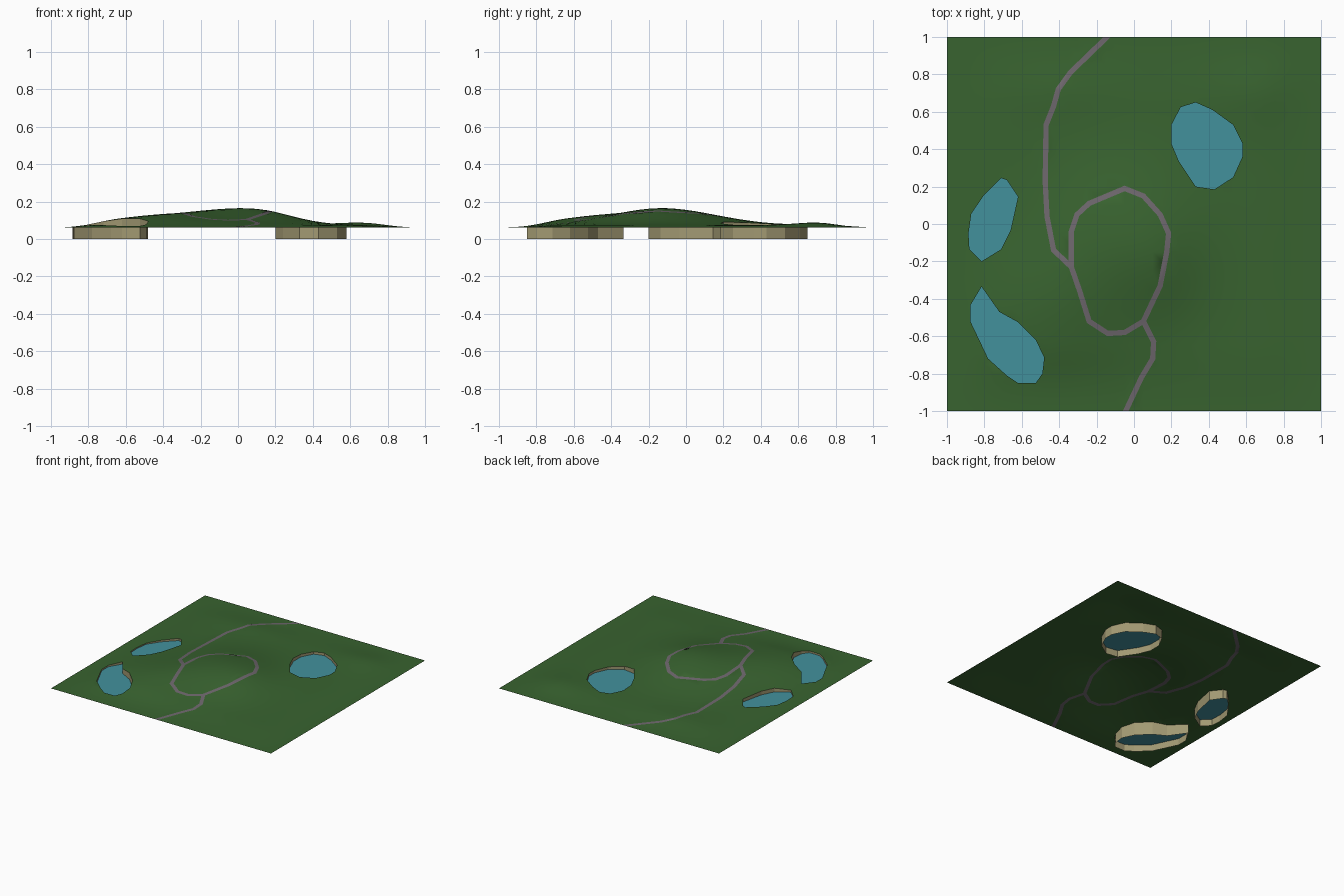
import bpy, math
from mathutils import Vector
from mathutils.geometry import delaunay_2d_cdt

if "Cube" in bpy.data.objects:
    bpy.data.objects.remove(bpy.data.objects["Cube"])


def material(name, rgb):
    m = bpy.data.materials.new(name)
    m.diffuse_color = (*rgb, 1)
    m.use_nodes = True
    m.node_tree.nodes["Principled BSDF"].inputs["Base Color"].default_value = m.diffuse_color
    return m


GRASS = material("grass green", (0.040, 0.125, 0.029))
PATH = material("path grey", (0.155, 0.135, 0.152))
WATER = material("lake blue", (0.055, 0.285, 0.335))
SAND = material("shore sand", (0.36, 0.32, 0.17))
BASE, WATER_Z, WIDTH = 0.06, 0.055, 0.028

LAKES = {
    "east_lake": [(.25, .625), (.33, .65), (.42, .61), (.53, .53), (.58, .43), (.58, .36),
                  (.53, .25), (.43, .185), (.33, .20), (.24, .335), (.20, .43), (.20, .53)],
    "west_lake": [(-.71, .245), (-.68, .235), (-.62, .145), (-.66, -.035), (-.71, -.135),
                  (-.815, -.20), (-.88, -.135), (-.885, -.05), (-.87, .055), (-.805, .15)],
    "south_lake": [(-.815, -.335), (-.72, -.47), (-.62, -.525), (-.525, -.62), (-.48, -.715),
                   (-.49, -.80), (-.525, -.85), (-.62, -.85), (-.68, -.81), (-.78, -.72),
                   (-.825, -.625), (-.875, -.52), (-.875, -.435)],
}
LOOP = [(-.335, -.23), (-.335, -.04), (-.305, .05), (-.24, .11), (-.05, .19), (.05, .15),
        (.14, .05), (.185, -.05), (.175, -.15), (.14, -.33), (.05, -.52), (-.05, -.58),
        (-.14, -.585), (-.24, -.52), (-.29, -.36)]
NORTH = [(-.09, 1.052), (-.34, .81), (-.405, .72), (-.43, .63), (-.47, .53), (-.475, .23),
         (-.465, .04), (-.43, -.14), (-.335, -.23)]
SOUTH = [(.05, -.52), (.105, -.63), (.10, -.72), (.04, -.82), (-.068, -1.05)]

# hills: x, y, height, spread x, spread y
HILLS = [(-.05, -.08, .077, .27, .28), (-.45, -.45, .045, .25, .25), (.15, -.2, .025, .15, .2),
         (.65, .75, .018, .18, .16), (-.4, .75, .012, .2, .15)]


def height(x, y):
    def fade(v):
        t = max(0, min(1, (1 - abs(v)) / 0.35))
        return t * t * (3 - 2 * t)
    h = 0.012 + sum(a * math.exp(-((x - cx) / sx) ** 2 / 2 - ((y - cy) / sy) ** 2 / 2)
                    for cx, cy, a, sx, sy in HILLS)
    return BASE + h * fade(x) * fade(y)


def inside(p, poly):
    hit = False
    for (ax, ay), (bx, by) in zip(poly, poly[1:] + poly[:1]):
        if (ay > p[1]) != (by > p[1]) and p[0] < (bx - ax) * (p[1] - ay) / (by - ay) + ax:
            hit = not hit
    return hit


def ribbon(pts, closed=False):
    """Mitred quads along a polyline."""
    pts = [Vector(p) for p in pts]
    n, sides = len(pts), []
    for i, p in enumerate(pts):
        a = pts[i - 1] if i or closed else None
        b = pts[(i + 1) % n] if i < n - 1 or closed else None
        d1 = (p - a).normalized() if a else (b - p).normalized()
        d2 = (b - p).normalized() if b else d1
        t = (d1 + d2).normalized()
        off = Vector((-t.y, t.x)) * (WIDTH / 2 / max(0.5, t.dot(d1)))
        sides.append((p + off, p - off))
    quads = []
    for i in range(n if closed else n - 1):
        (l1, r1), (l2, r2) = sides[i], sides[(i + 1) % n]
        quads.append([tuple(r1), tuple(r2), tuple(l2), tuple(l1)])
    return quads


def make(name, verts, faces, mats, smooth=False):
    used = sorted({i for f in faces for i in f})
    remap = {v: k for k, v in enumerate(used)}
    me = bpy.data.meshes.new(name)
    me.from_pydata([verts[i] for i in used], [], [[remap[i] for i in f] for f in faces])
    for m in mats:
        me.materials.append(m)
    if smooth:
        me.polygons.foreach_set("use_smooth", [True] * len(me.polygons))
    ob = bpy.data.objects.new(name, me)
    bpy.context.collection.objects.link(ob)
    return ob


# terrain: triangulated grid with the lakes and footpaths cut into it
quads = ribbon(LOOP, True) + ribbon(NORTH) + ribbon(SOUTH)
N = 40
points = [Vector((-1 + 2 * i / N, -1 + 2 * j / N)) for j in range(N + 1) for i in range(N + 1)]
edges = []
square = [(-1, -1), (1, -1), (1, 1), (-1, 1)]
for poly in [square] + list(LAKES.values()) + quads:
    s, n = len(points), len(poly)
    points += [Vector(p) for p in poly]
    edges += [(s + k, s + (k + 1) % n) for k in range(n)]
flat, _, tris = delaunay_2d_cdt(points, edges, [], 0, 1e-5)[:3]

faces, kinds = [], []
for t in tris:
    c = sum((flat[i] for i in t), Vector((0, 0))) / 3
    if max(abs(c.x), abs(c.y)) > 1 or any(inside(c, l) for l in LAKES.values()):
        continue
    faces.append(list(t))
    kinds.append(int(any(inside(c, q) for q in quads)))
terrain = make("terrain", [(v.x, v.y, height(v.x, v.y)) for v in flat], faces, [GRASS, PATH], True)
terrain.data.polygons.foreach_set("material_index", kinds)

# lakes: upright sand shore reaching the ground, and a flat water sheet inside
for name, poly in LAKES.items():
    n = len(poly)
    ring = [(x, y, 0) for x, y in poly] + [(x, y, height(x, y)) for x, y in poly]
    walls = [[(k + 1) % n, k, n + k, n + (k + 1) % n] for k in range(n)]
    make(name + "_shore", ring, walls, [SAND])
    make(name + "_water", [(x, y, WATER_Z) for x, y in poly], [list(range(n))[::-1]], [WATER])
